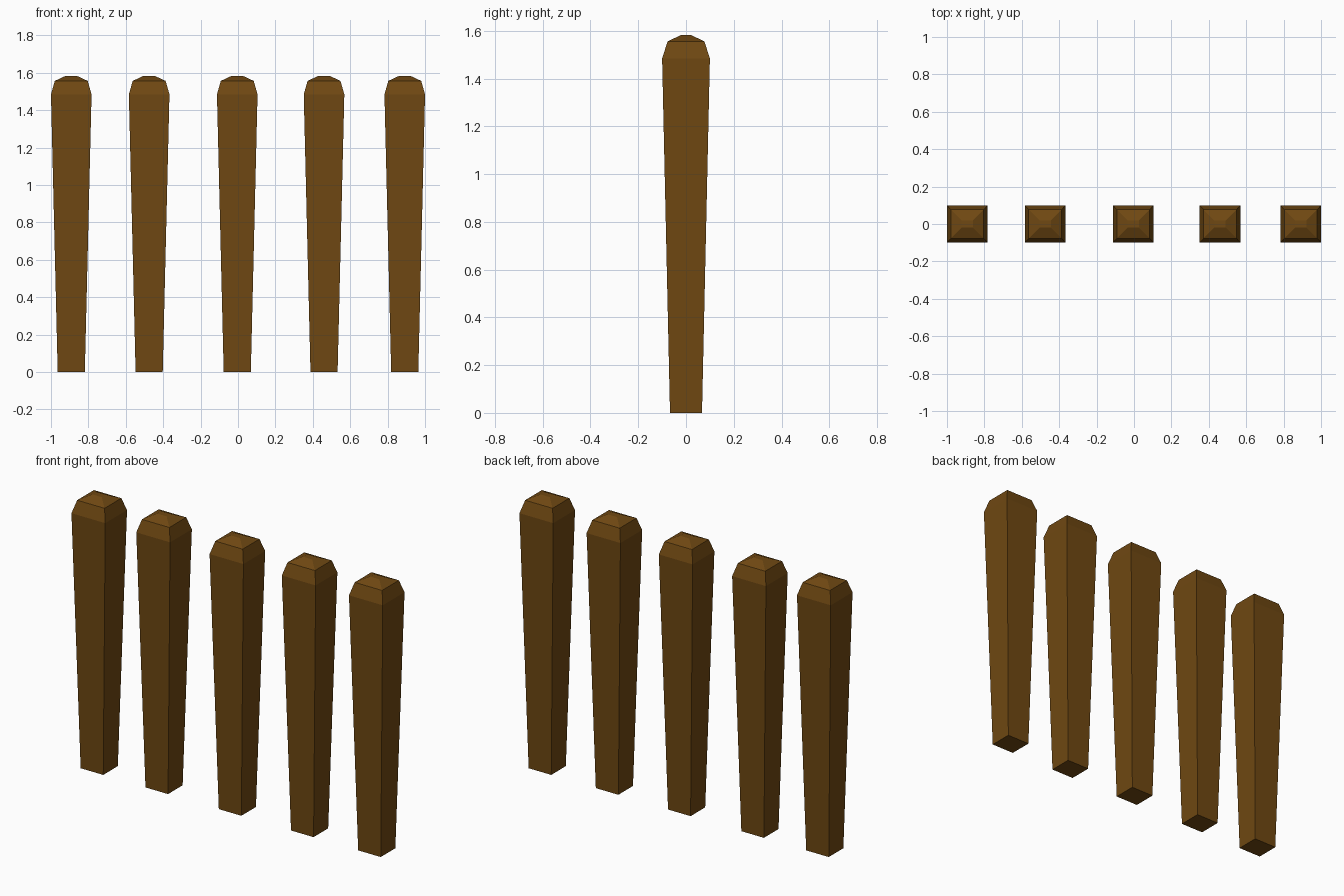
import bpy, bmesh

if "Cube" in bpy.data.objects:
    bpy.data.objects.remove(bpy.data.objects["Cube"])

wood = bpy.data.materials.new("brown_wood")
wood.diffuse_color = (0.16, 0.065, 0.006, 1)
wood.use_nodes = True
wood.node_tree.nodes["Principled BSDF"].inputs["Base Color"].default_value = wood.diffuse_color

# Post rings: half width x, half depth y, height z
RINGS = [
    (0.0725, 0.067, 0.0),     # foot
    (0.1085, 0.1, 1.484),     # shoulder
    (0.088, 0.077, 1.556),    # cap rim
    (0.03, 0.019, 1.583),     # small flat top
]


def make_post(name, x):
    bm = bmesh.new()
    loops = [[bm.verts.new((sx * hx, sy * hy, z))
              for sx, sy in ((-1, -1), (1, -1), (1, 1), (-1, 1))]
             for hx, hy, z in RINGS]
    bm.faces.new(loops[0][::-1])
    bm.faces.new(loops[-1])
    for low, high in zip(loops, loops[1:]):
        for i in range(4):
            j = (i + 1) % 4
            bm.faces.new((low[i], low[j], high[j], high[i]))
    mesh = bpy.data.meshes.new(name)
    bm.to_mesh(mesh)
    bm.free()
    mesh.materials.append(wood)
    post = bpy.data.objects.new(name, mesh)
    post.location.x = x
    bpy.context.collection.objects.link(post)


# Row of five tapered posts
for n, x in enumerate((-0.8915, -0.475, -0.004, 0.46, 0.8915), 1):
    make_post(f"fence_post_{n}", x)
